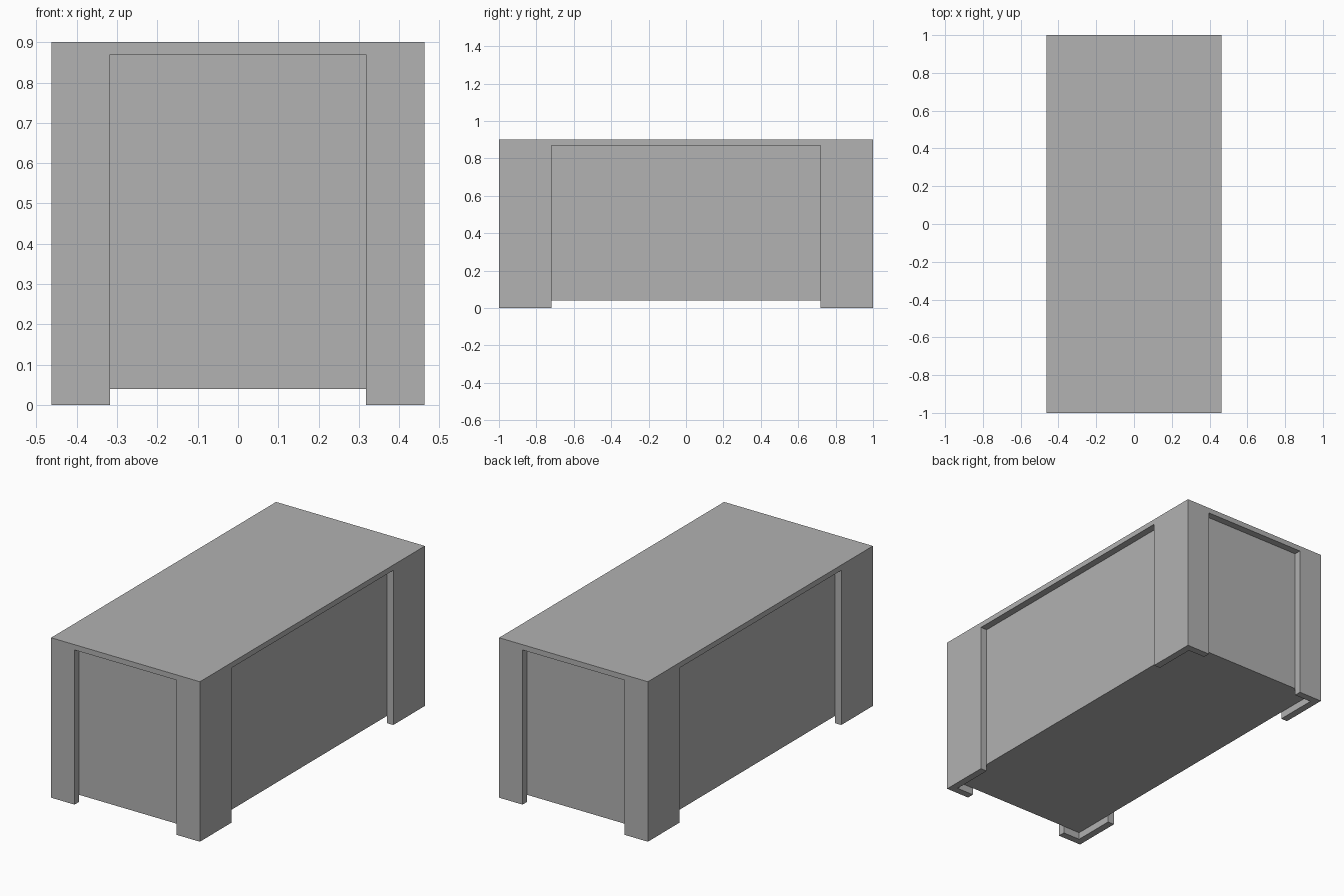
import bpy, bmesh

if "Cube" in bpy.data.objects:
    bpy.data.objects.remove(bpy.data.objects["Cube"])

W, L, H = 0.463, 1.0, 0.9      # half width, half length, height
POST_X, POST_Y = 0.317, 0.719  # inner ends of the corner posts
T = 0.04                       # post thickness and floor clearance
TOP_Z = 0.87                   # underside of the top slab

grey = bpy.data.materials.new("plain grey")
grey.diffuse_color = (0.445, 0.445, 0.445, 1)
grey.use_nodes = True
grey.node_tree.nodes["Principled BSDF"].inputs["Base Color"].default_value = grey.diffuse_color


def prism(name, outline, z0, z1):
    """Extrude a flat outline from z0 to z1."""
    bm = bmesh.new()
    base = bm.faces.new([bm.verts.new((x, y, z0)) for x, y in outline])
    ext = bmesh.ops.extrude_face_region(bm, geom=[base])
    for v in ext["geom"]:
        if isinstance(v, bmesh.types.BMVert):
            v.co.z = z1
    bmesh.ops.recalc_face_normals(bm, faces=bm.faces)
    mesh = bpy.data.meshes.new(name)
    bm.to_mesh(mesh)
    bm.free()
    mesh.materials.append(grey)
    obj = bpy.data.objects.new(name, mesh)
    bpy.context.collection.objects.link(obj)
    return obj


def rect(x, y):
    return [(-x, -y), (x, -y), (x, y), (-x, y)]


# Top slab and recessed body
prism("top_slab", rect(W, L), TOP_Z, H)
prism("body", rect(W - T, L - T), T, TOP_Z)

# L-shaped corner posts
for sx, side in ((-1, "left"), (1, "right")):
    for sy, end in ((-1, "front"), (1, "back")):
        angle = [(POST_X, L), (W, L), (W, POST_Y), (W - T, POST_Y),
                 (W - T, L - T), (POST_X, L - T)]
        prism(f"{end}_{side}_corner_post",
              [(sx * x, sy * y) for x, y in angle], 0, TOP_Z)
